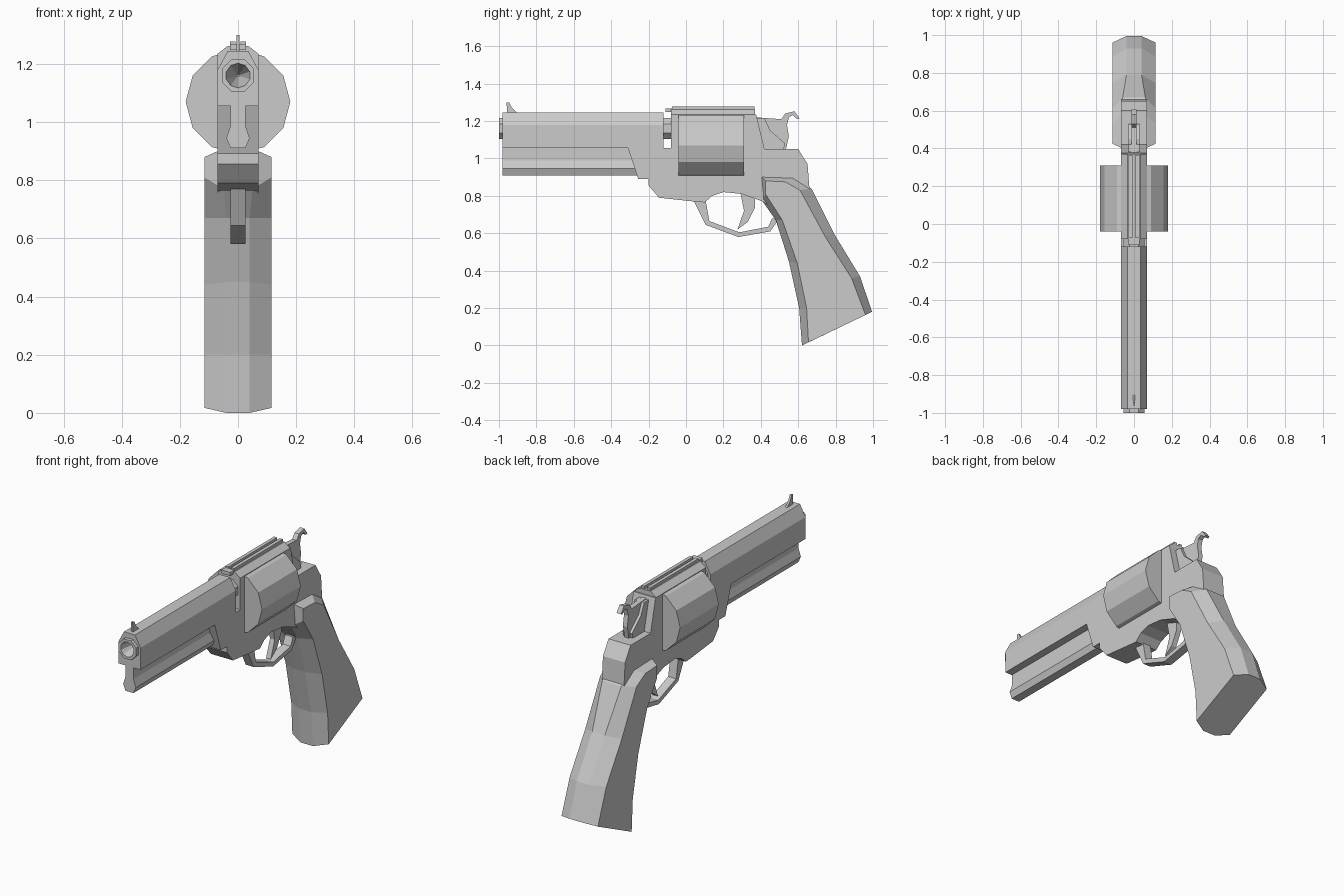
import bpy, bmesh, math
from mathutils import Matrix

if "Cube" in bpy.data.objects:
    bpy.data.objects.remove(bpy.data.objects["Cube"])


def finish(name, bm):
    bmesh.ops.recalc_face_normals(bm, faces=bm.faces)
    mesh = bpy.data.meshes.new(name)
    bm.to_mesh(mesh)
    bm.free()
    ob = bpy.data.objects.new(name, mesh)
    bpy.context.collection.objects.link(ob)
    return ob


def loft(name, loops):
    """Skin equal-length closed loops and cap both ends."""
    bm = bmesh.new()
    rings = [[bm.verts.new(p) for p in loop] for loop in loops]
    n = len(rings[0])
    for a, b in zip(rings, rings[1:]):
        for i in range(n):
            j = (i + 1) % n
            bm.faces.new((a[i], a[j], b[j], b[i]))
    bm.faces.new(rings[0])
    bm.faces.new(rings[-1])
    return finish(name, bm)


def side(name, pts, lo, hi):
    """Side profile (y, z) extruded across x."""
    return loft(name, [[(x, y, z) for y, z in pts] for x in (lo, hi)])


def section(name, half, lo, hi):
    """Mirrored cross-section (x, z) extruded along y."""
    pts = half + [(-x, z) for x, z in reversed(half)]
    return loft(name, [[(x, y, z) for x, z in pts] for y in (lo, hi)])


def rod(name, sides, r1, r2, lo, hi, z, turn=0.0):
    """Round part along y; r1 at the front, r2 at the back."""
    bm = bmesh.new()
    m = (Matrix.Translation((0, (lo + hi) / 2, z))
         @ Matrix.Rotation(math.radians(-90), 4, 'X')
         @ Matrix.Rotation(turn, 4, 'Z'))
    bmesh.ops.create_cone(bm, cap_ends=True, segments=sides, radius1=r1,
                          radius2=r2, depth=hi - lo, matrix=m)
    return finish(name, bm)


# Barrel with its under-rib, and the inner tube showing at both ends
barrel = section("barrel", [(.035, 1.245), (.07, 1.18), (.07, 1.055), (.025, 1.055),
                            (.025, .99), (.04, .945), (.025, .91)], -.98, -.12)
tube = rod("barrel_tube", 8, .06, .06, -1.0, -.04, 1.16, math.pi / 8)

# Tapered bore cut into the muzzle
cutter = rod("bore_cutter", 10, .044, .004, -1.005, -.86, 1.16)
cutter.hide_render = True
cutter.display_type = 'WIRE'
for ob in (barrel, tube):
    mod = ob.modifiers.new("bore", 'BOOLEAN')
    mod.object = cutter
    mod.operation = 'DIFFERENCE'
    mod.solver = 'EXACT'

# Front sight
side("front_sight", [(-.955, 1.24), (-.96, 1.30), (-.945, 1.30), (-.93, 1.27),
                     (-.90, 1.24)], -.006, .006)

# Frame
side("frame", [(-.31, 1.055), (-.255, .89), (-.20, .89), (-.20, .855), (-.145, .79),
               (.04, .77), (.10, .765), (.14, .80), (.20, .82), (.30, .81), (.41, .77),
               (.52, .70), (.66, .84), (.65, .97), (.60, 1.05), (.42, 1.05),
               (.375, 1.235), (-.08, 1.235), (-.08, 1.055)], -.07, .07)

# Top strap with twin sight rails and a short forward tongue
section("top_strap", [(.035, 1.262), (.07, 1.235)], -.08, .37)
for s, label in ((1, "left"), (-1, "right")):
    side("sight_rail_" + label, [(-.075, 1.255), (-.075, 1.277), (.365, 1.277), (.365, 1.255)],
         min(s * .008, s * .028), max(s * .008, s * .028))
section("strap_tongue", [(.028, 1.268), (.028, 1.248)], -.11, -.07)

# Cylinder
rod("cylinder", 12, .18, .18, -.04, .31, 1.07)

# Hammer
side("hammer_base", [(.38, 1.04), (.37, 1.215), (.42, 1.215), (.45, 1.15), (.53, 1.08),
                     (.52, 1.04)], -.03, .03)
side("hammer", [(.38, 1.05), (.37, 1.22), (.51, 1.21), (.53, 1.24), (.58, 1.252),
                (.607, 1.215), (.595, 1.21), (.57, 1.232), (.55, 1.22), (.54, 1.18),
                (.55, 1.12), (.535, 1.05)], -.014, .014)

# Trigger and guard
side("trigger", [(.29, .82), (.31, .72), (.275, .62), (.33, .66), (.37, .74),
                 (.37, .81)], -.015, .015)
side("trigger_guard", [(.04, .775), (.105, .645), (.28, .58), (.45, .61), (.50, .68),
                       (.46, .68), (.44, .635), (.285, .605), (.125, .665),
                       (.105, .775)], -.025, .025)

# Grip: outer rim (y, z), flat side panel (y, z), half width of the rim
grip = [(.62, .0, .655, .017, .04), (.605, .20, .645, .20, .04), (.55, .45, .595, .44, .04),
        (.48, .67, .515, .67, .04), (.41, .77, .425, .81, .05), (.405, .90, .425, .88, .07),
        (.57, .895, .53, .875, .07), (.67, .84, .61, .83, .06), (.79, .60, .745, .58, .04),
        (.93, .37, .885, .36, .04), (.995, .18, .96, .163, .04)]
loft("grip", [[(-.115, c, d) for a, b, c, d, w in grip],
              [(-w, a, b) for a, b, c, d, w in grip],
              [(w, a, b) for a, b, c, d, w in grip],
              [(.115, c, d) for a, b, c, d, w in grip]])
